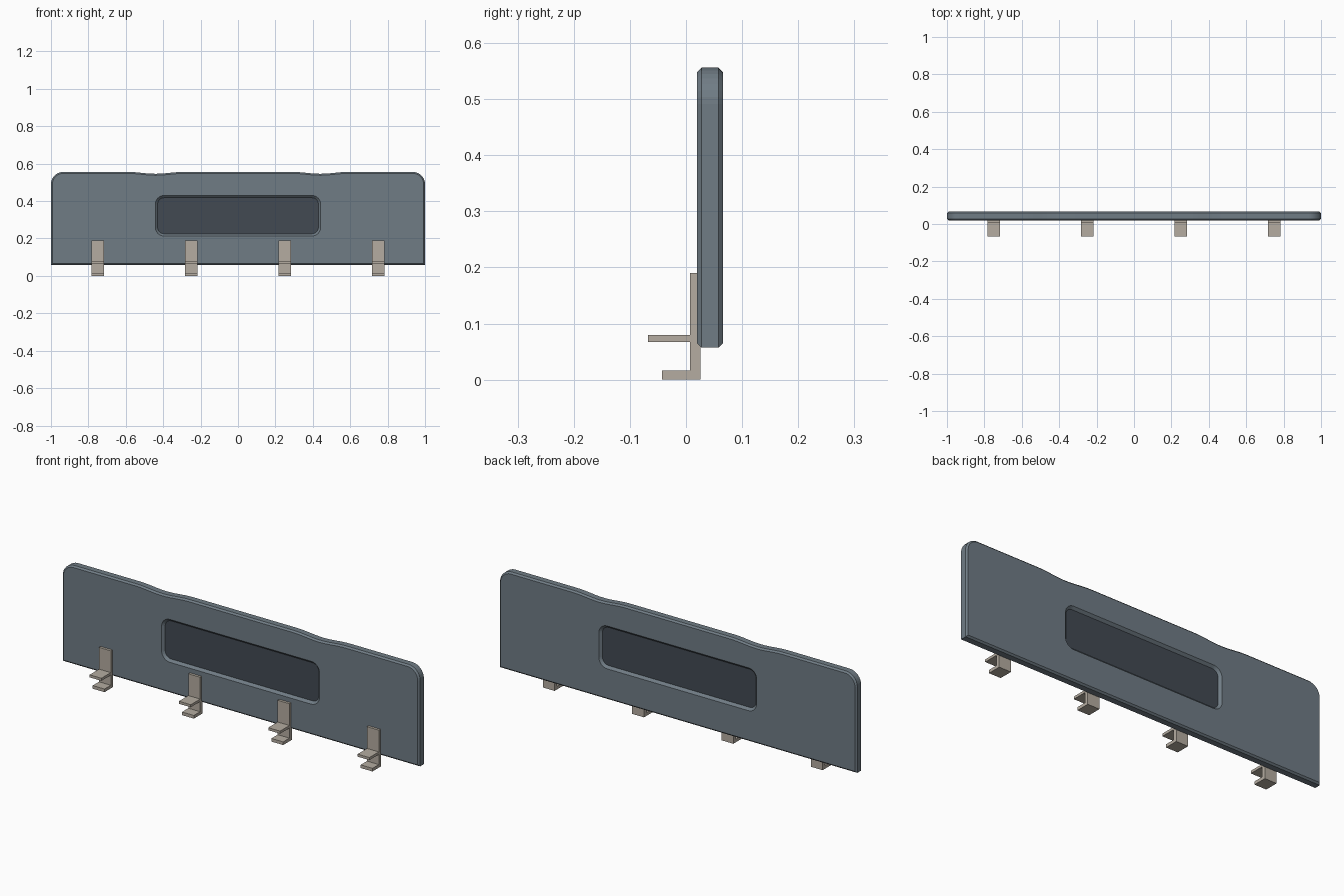
import bpy, bmesh
from math import sin, cos, pi

if "Cube" in bpy.data.objects:
    bpy.data.objects.remove(bpy.data.objects["Cube"])

Y0, Y1 = 0.02, 0.066          # panel front and back
Z0, Z1 = 0.057, 0.556         # panel bottom and top
CH = 0.008                    # panel chamfer
LIP = 0.012                   # window chamfer


def material(name, rgb):
    m = bpy.data.materials.new(name)
    m.use_nodes = True
    m.diffuse_color = (*rgb, 1)
    m.node_tree.nodes["Principled BSDF"].inputs["Base Color"].default_value = (*rgb, 1)
    return m


panel_mat = material("slate grey", (0.162, 0.202, 0.235))
window_mat = material("dark slate", (0.054, 0.068, 0.086))
bracket_mat = material("warm grey metal", (0.46, 0.415, 0.355))


def finish(bm, name, mat):
    bmesh.ops.recalc_face_normals(bm, faces=bm.faces)
    mesh = bpy.data.meshes.new(name)
    bm.to_mesh(mesh)
    bm.free()
    mesh.materials.append(mat)
    ob = bpy.data.objects.new(name, mesh)
    bpy.context.collection.objects.link(ob)
    return ob


def arc(cx, cz, r, start, steps=8):
    return [(cx + r * cos(start + pi / 2 * i / steps),
             cz + r * sin(start + pi / 2 * i / steps)) for i in range(steps + 1)]


def panel_outline(inset):
    """Square bottom corners, round top corners, two shallow dips in the top edge."""
    w, top, r = 1 - inset, Z1 - inset, 0.065 - inset
    half = arc(w - r, top - r, r, 0)
    for i in range(13):
        t = i / 12
        half.append((0.59 - 0.3 * t, top - 0.005 * (1 - cos(2 * pi * t))))
    right = [(w, Z0 + inset)] + half
    return right + [(-x, z) for x, z in reversed(right)]


def window_outline(grow):
    w, lo, hi, r = 0.43 + grow, 0.225 - grow, 0.418 + grow, 0.035 + grow
    return (arc(w - r, hi - r, r, 0) + arc(r - w, hi - r, r, pi / 2)
            + arc(r - w, lo + r, r, pi) + arc(w - r, lo + r, r, 3 * pi / 2))


def loft(bm, sections):
    """Join (outline, y) sections with quads; return the first and last edge loops."""
    rings = [[bm.verts.new((x, y, z)) for x, z in pts] for pts, y in sections]
    for a, b in zip(rings, rings[1:]):
        for i in range(len(a)):
            j = (i + 1) % len(a)
            bm.faces.new((a[i], a[j], b[j], b[i]))
    return [[bm.edges.get((r[i - 1], r[i])) for i in range(len(r))]
            for r in (rings[0], rings[-1])]


# Panel with a chamfered rim and window opening
bm = bmesh.new()
outer = loft(bm, [(panel_outline(CH), Y0), (panel_outline(0), Y0 + CH),
                  (panel_outline(0), Y1 - CH), (panel_outline(CH), Y1)])
inner = loft(bm, [(window_outline(LIP), Y0), (window_outline(0), Y0 + LIP),
                  (window_outline(0), Y1 - LIP), (window_outline(LIP), Y1)])
for a, b, ny in zip(outer, inner, (-1, 1)):
    bmesh.ops.triangle_fill(bm, edges=a + b, use_beauty=True, normal=(0, ny, 0))
finish(bm, "panel", panel_mat)

# Dark pane set into the window
bm = bmesh.new()
ends = loft(bm, [(window_outline(0.002), Y0 + LIP), (window_outline(0.002), Y1 - LIP)])
for loop in ends:
    bmesh.ops.contextual_create(bm, geom=loop)
finish(bm, "window_pane", window_mat)

# Clamp brackets: one side profile (y, z) swept across the width
profile = [(-0.043, 0), (0.026, 0), (0.026, 0.19), (0.007, 0.19), (0.007, 0.08),
           (-0.068, 0.08), (-0.068, 0.067), (0.007, 0.067), (0.007, 0.016), (-0.043, 0.016)]
for n in range(4):
    x = -0.75 + 0.5 * n
    bm = bmesh.new()
    face = bm.faces.new([bm.verts.new((x - 0.033, y, z)) for y, z in profile])
    swept = bmesh.ops.extrude_face_region(bm, geom=[face])
    moved = [v for v in swept["geom"] if isinstance(v, bmesh.types.BMVert)]
    bmesh.ops.translate(bm, verts=moved, vec=(0.066, 0, 0))
    # extrude_face_region keeps the first face, closing the near end
    finish(bm, f"clamp_bracket_{n + 1}", bracket_mat)
